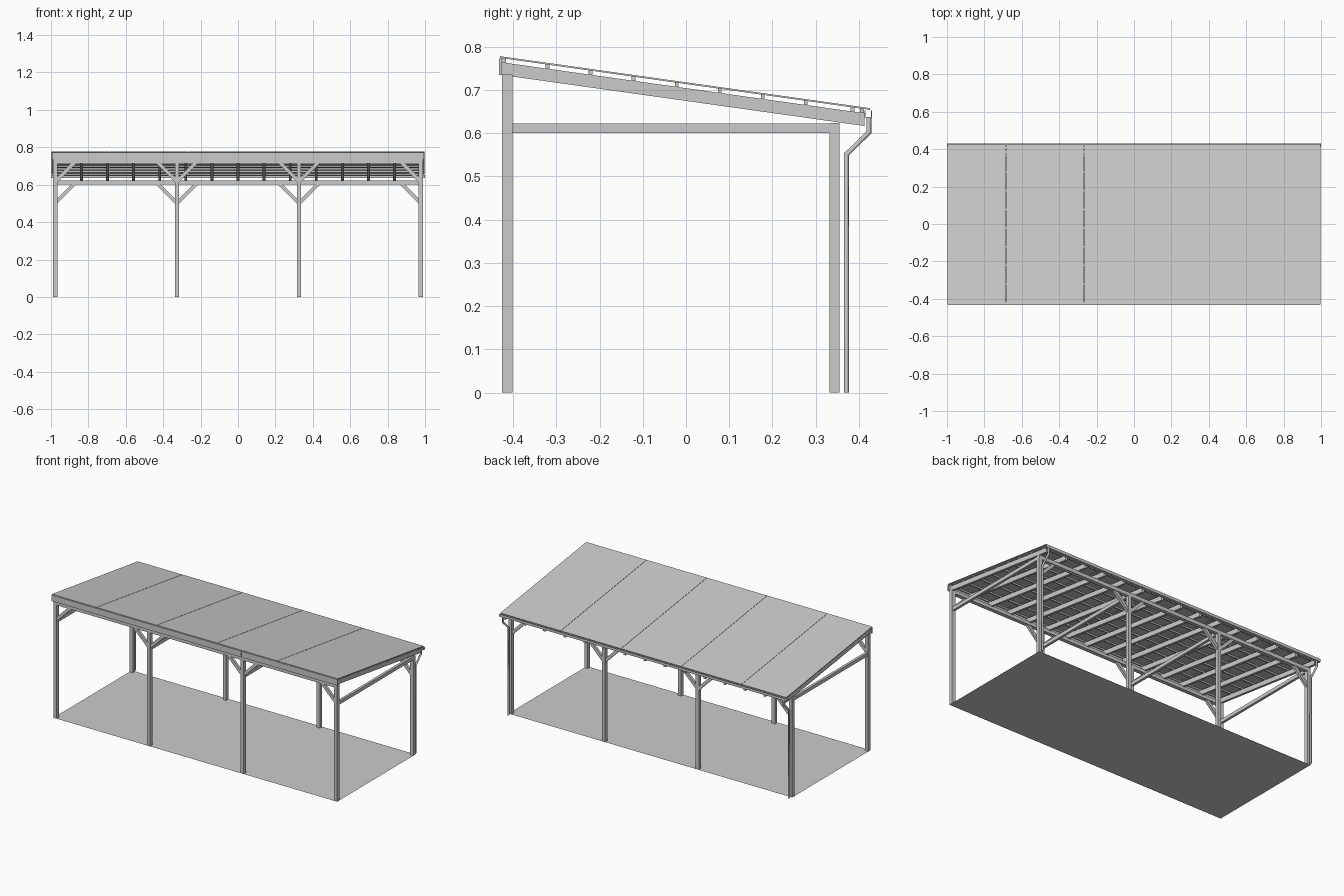
import bpy

if "Cube" in bpy.data.objects:
    bpy.data.objects.remove(bpy.data.objects["Cube"])

# One flat colour for the whole structure
grey = bpy.data.materials.new("light_grey")
grey.diffuse_color = (0.6, 0.6, 0.6, 1)
grey.use_nodes = True
grey.node_tree.nodes["Principled BSDF"].inputs["Base Color"].default_value = grey.diffuse_color


def add(name, verts, faces):
    me = bpy.data.meshes.new(name)
    me.from_pydata(verts, [], faces)
    me.materials.append(grey)
    ob = bpy.data.objects.new(name, me)
    bpy.context.collection.objects.link(ob)
    return ob


def prism(name, profile, a, b, axis="x"):
    """Extrude a counter-clockwise profile: (y, z) along x, or (x, z) along y."""
    n = len(profile)
    if axis == "x":
        v = [(c, p, q) for c in (a, b) for p, q in profile]
    else:
        v = [(p, c, q) for c in (b, a) for p, q in profile]
    f = [tuple(range(n))[::-1], tuple(range(n, 2 * n))]
    f += [(i, (i + 1) % n, n + (i + 1) % n, n + i) for i in range(n)]
    return add(name, v, f)


def box(name, x0, x1, y0, y1, z0, z1):
    return prism(name, [(y0, z0), (y1, z0), (y1, z1), (y0, z1)], x0, x1)


def roof_z(y):
    return 0.778 - 0.1404 * (y + 0.43)


def sloped(name, x0, x1, y0, y1, low, high):
    """Bar following the roof pitch, low/high measured from the roof top."""
    return prism(name, [(y0, roof_z(y0) + low), (y1, roof_z(y1) + low),
                        (y1, roof_z(y1) + high), (y0, roof_z(y0) + high)], x0, x1)


# Floor sheet
add("floor", [(-0.988, -0.425, 0), (0.988, -0.425, 0), (0.988, 0.355, 0), (-0.988, 0.355, 0)],
    [(0, 1, 2, 3)])

# Posts, cross ties and knee braces of the four frames
W = 0.0115
post_x = [-0.977, -0.326, 0.326, 0.977]
rows = [("front", -0.425, -0.401, 0.714), ("back", 0.332, 0.355, 0.600)]
for i, x in enumerate(post_x):
    for name, y0, y1, top in rows:
        box(name + "_post", x - W, x + W, y0, y1, 0, top)
        for s in (-1, 1):
            if (i == 0 and s < 0) or (i == 3 and s > 0):
                continue
            xs = x + s * W
            prof = [(xs, top - 0.1), (xs + s * 0.1, top), (xs + s * 0.073, top), (xs, top - 0.073)]
            if s < 0:
                prof.reverse()
            prism(name + "_brace", prof, (y0 + y1) / 2 - 0.008, (y0 + y1) / 2 + 0.008, "y")
    box("cross_tie", x - 0.008, x + 0.008, -0.401, 0.334, 0.600, 0.622)

# Long beams and front fascia
box("front_beam", -0.988, 0.988, -0.425, -0.401, 0.714, 0.736)
box("back_beam", -0.988, 0.988, 0.332, 0.355, 0.600, 0.623)
box("front_fascia_left", -0.995, 0.325, -0.432, -0.425, 0.735, 0.773)
box("front_fascia_right", 0.327, 0.995, -0.432, -0.425, 0.735, 0.773)

# Rafters
for i in range(15):
    x = -0.977 + i * 1.954 / 14
    sloped("rafter", x - 0.0075, x + 0.0075, -0.425, 0.413, -0.043, -0.0135)

# Battens across the rafters
for y in [-0.421] + [-0.32 + 0.0995 * k for k in range(7)] + [0.385, 0.407]:
    sloped("batten", -0.99, 0.99, y - 0.0045, y + 0.0045, -0.0135, -0.004)

# Roof sheets, with narrow joints
edges = [-0.997, -0.685, -0.265, 0.155, 0.575, 0.997]
for a, b in zip(edges, edges[1:]):
    sloped("roof_sheet", a + 0.001, b - 0.001, -0.43, 0.425, -0.004, 0)

# Gutter: open channel along the low edge
prism("gutter", [(0.413, 0.636), (0.430, 0.636), (0.430, 0.652), (0.428, 0.652),
                 (0.428, 0.638), (0.415, 0.638), (0.415, 0.652), (0.413, 0.652)], -1.0, 1.0)

# Downpipes at both back corners
for x in (-0.977, 0.977):
    cu = bpy.data.curves.new("downpipe", "CURVE")
    cu.dimensions = "3D"
    cu.bevel_depth = 0.006
    cu.bevel_resolution = 2
    cu.use_fill_caps = True
    path = [(0.423, 0.638), (0.423, 0.602), (0.371, 0.551), (0.371, 0.0)]
    sp = cu.splines.new("POLY")
    sp.points.add(len(path) - 1)
    for p, (y, z) in zip(sp.points, path):
        p.co = (x, y, z, 1)
    cu.materials.append(grey)
    bpy.context.collection.objects.link(bpy.data.objects.new("downpipe", cu))
